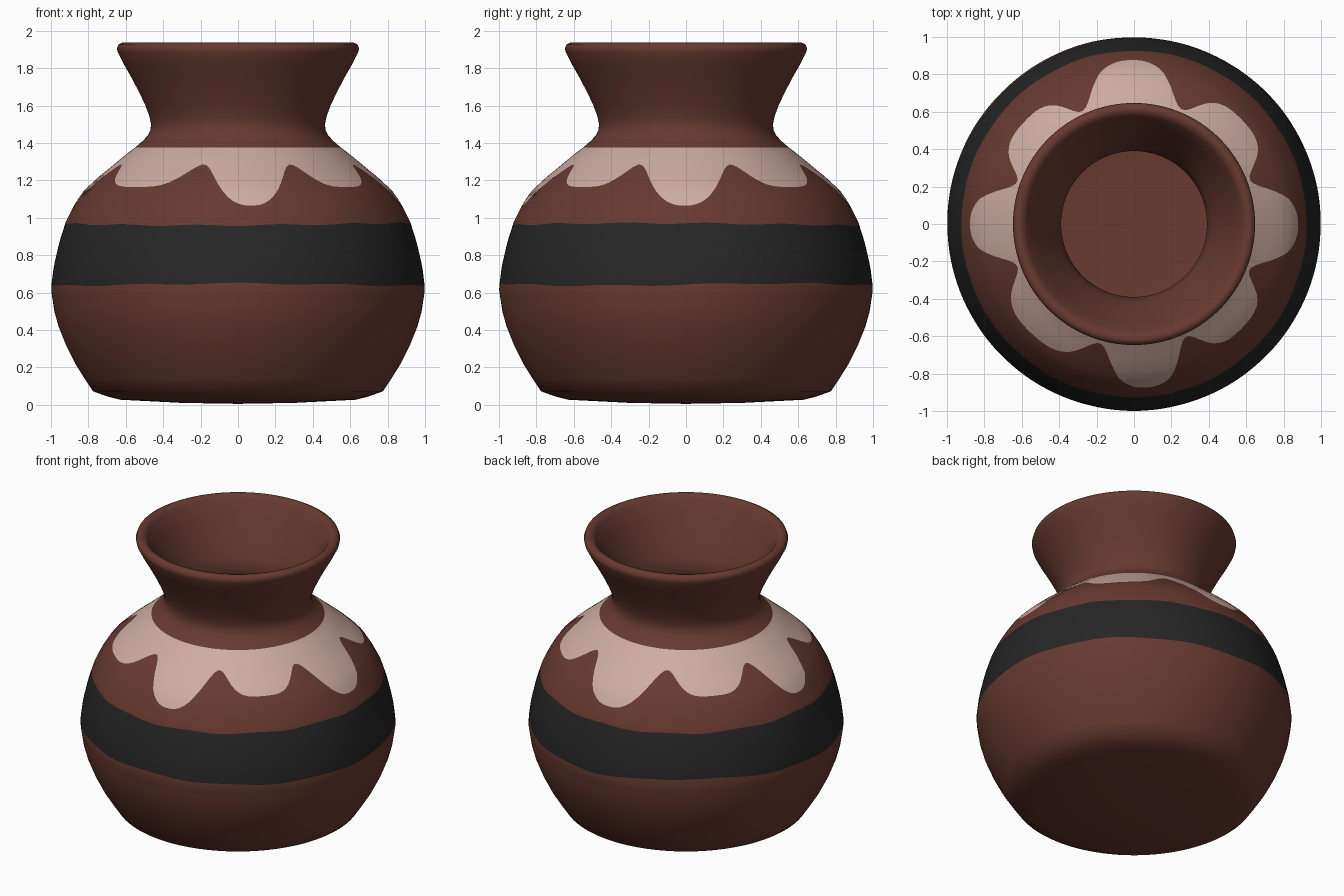
import bpy, bmesh, math

if "Cube" in bpy.data.objects:
    bpy.data.objects.remove(bpy.data.objects["Cube"])

N = 192  # columns around the pot

def material(name, col):
    m = bpy.data.materials.new(name)
    m.diffuse_color = (*col, 1)
    m.use_nodes = True
    m.node_tree.nodes["Principled BSDF"].inputs["Base Color"].default_value = m.diffuse_color
    return m

MATS = [material("brown clay", (0.138, 0.042, 0.031)),
        material("black glaze", (0.019, 0.019, 0.019)),
        material("pale pink glaze", (0.617, 0.413, 0.361))]

# Profile pieces as (radius, height)
BASE = [(0, 0.005), (0.3, 0.01), (0.63, 0.027), (0.70, 0.045), (0.775, 0.072), (0.82, 0.14),
        (0.87, 0.22), (0.92, 0.32), (0.96, 0.42)]
BODY = [(0.982, 0.5), (1.0, 0.62), (0.985, 0.74), (0.955, 0.87), (0.92, 0.98), (0.88, 1.06),
        (0.834, 1.134), (0.755, 1.21), (0.675, 1.275), (0.61, 1.33), (0.55, 1.375), (0.51, 1.41)]
NECK = [(0.482, 1.44), (0.468, 1.47), (0.465, 1.50), (0.473, 1.54), (0.495, 1.60), (0.528, 1.67),
        (0.57, 1.75), (0.61, 1.82), (0.643, 1.885), (0.647, 1.905), (0.64, 1.925), (0.62, 1.936),
        (0.595, 1.93), (0.575, 1.91)]
INSIDE = [(0.53, 1.82), (0.47, 1.70), (0.415, 1.58), (0.39, 1.50), (0.41, 1.43), (0.50, 1.34),
          (0.62, 1.24), (0.76, 1.10), (0.85, 0.95), (0.90, 0.78), (0.92, 0.62), (0.89, 0.42),
          (0.81, 0.24), (0.72, 0.12), (0.55, 0.09), (0.3, 0.08), (0, 0.08)]

def radius(z):
    for (r0, z0), (r1, z1) in zip(BODY, BODY[1:]):
        if z <= z1:
            return r0 + (r1 - r0) * (z - z0) / (z1 - z0)
    return BODY[-1][0]

# Painted edges: eight hanging petals, alternately long and short
VALLEYS = [-22, 21, 67, 115, 160, 200, 254, 295, 338]
def petal_edge(deg):
    d = deg - 360 if deg >= 338 else deg
    for i in range(8):
        a, b = VALLEYS[i], VALLEYS[i + 1]
        if a <= d <= b:
            u = abs(2 * (d - a) / (b - a) - 1)
            tip, p = (1.065, 1.3) if i % 2 == 0 else (1.165, 2.0)
            return 1.285 + (tip - 1.285) * 0.5 * (1 + math.cos(math.pi * u ** p))

def band_low(deg):
    t = math.radians(deg)
    bump = 0.035 * math.exp(-((deg - 125) / 25) ** 2)
    return 0.643 + 0.006 * math.sin(3 * t) + 0.004 * math.sin(11 * t) + bump

def band_high(deg):
    t = math.radians(deg)
    return 0.965 + 0.006 * math.cos(2 * t + 0.5) + 0.004 * math.sin(13 * t)

# Each level: edge height by angle, rows leading up to it, material of those rows
LEVELS = [(lambda d: 0.5, 1, 0), (band_low, 4, 0), (band_high, 8, 1),
          (petal_edge, 8, 0), (lambda d: 1.376, 8, 2), (lambda d: 1.41, 2, 0)]

rings, mats = [], []   # mats[k] colours the strip below ring k
def add_profile(points):
    for r, z in points:
        rings.append([(r, z)] * N)
        mats.append(0)

add_profile(BASE)
degs = [360 * i / N for i in range(N)]
previous = None
for edge, steps, mat in LEVELS:
    heights = [edge(d) for d in degs]
    for s in range(1, steps + 1):
        zs = heights if previous is None else [
            a + (b - a) * s / steps for a, b in zip(previous, heights)]
        rings.append([(radius(z), z) for z in zs])
        mats.append(mat)
    previous = heights
add_profile(NECK)
add_profile(INSIDE)

# Turned pot
bm = bmesh.new()
grid = [[bm.verts.new((r * math.cos(math.radians(d)), r * math.sin(math.radians(d)), z))
         for d, (r, z) in zip(degs, ring)] for ring in rings]
for k in range(1, len(grid)):
    for i in range(N):
        j = (i + 1) % N
        f = bm.faces.new((grid[k - 1][i], grid[k - 1][j], grid[k][j], grid[k][i]))
        f.material_index = mats[k]
        f.smooth = True
bmesh.ops.remove_doubles(bm, verts=bm.verts[:], dist=1e-5)  # close the two centres
mesh = bpy.data.meshes.new("clay_pot")
bm.to_mesh(mesh)
bm.free()
for m in MATS:
    mesh.materials.append(m)
pot = bpy.data.objects.new("clay_pot", mesh)
bpy.context.collection.objects.link(pot)
